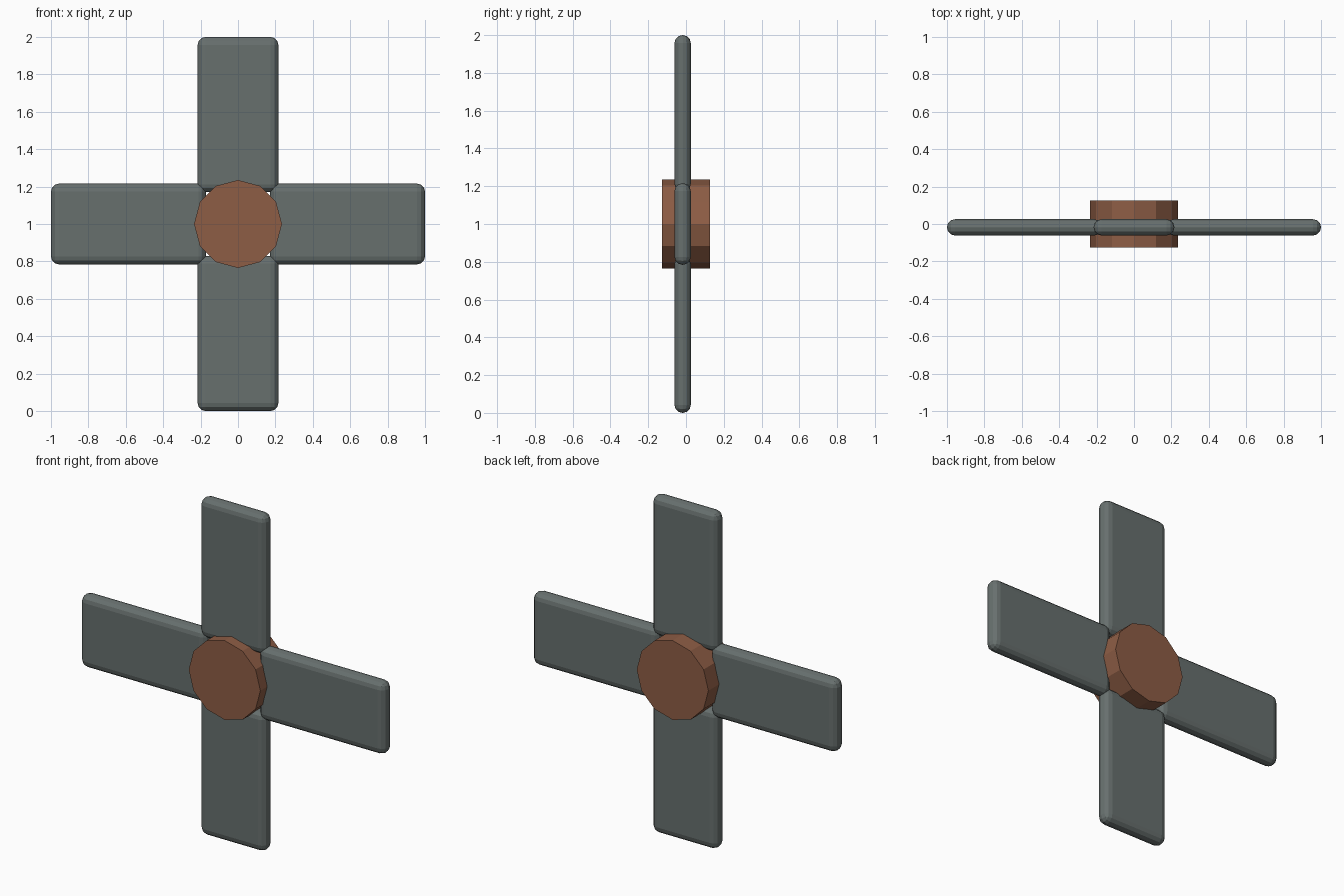
import bpy, math
from mathutils import Matrix

if "Cube" in bpy.data.objects:
    bpy.data.objects.remove(bpy.data.objects["Cube"])

HUB_Z = 1.0
INNER, OUTER, HALF_W = 0.17, 1.0, 0.216
BLADE_Y, THICK = -0.018, 0.087


def material(name, rgb):
    m = bpy.data.materials.new(name)
    m.diffuse_color = (*rgb, 1)
    m.use_nodes = True
    m.node_tree.nodes["Principled BSDF"].inputs["Base Color"].default_value = m.diffuse_color
    return m


steel = material("grey_green", (0.135, 0.16, 0.155))
rust = material("brown", (0.27, 0.11, 0.06))


def blade(index):
    # Rounded slab pointing up from the hub, turned about the hub axis
    bpy.ops.mesh.primitive_cube_add(size=1)
    ob = bpy.context.object
    ob.name = f"blade_{index + 1}"
    shape = (Matrix.Translation((0, BLADE_Y, (INNER + OUTER) / 2))
             @ Matrix.Diagonal((2 * HALF_W, THICK, OUTER - INNER, 1)))
    ob.data.transform(Matrix.Rotation(index * math.pi / 2, 4, 'Y') @ shape)
    ob.location = (0, 0, HUB_Z)
    bevel = ob.modifiers.new("rounded_edges", 'BEVEL')
    bevel.width = THICK / 2 - 0.001
    bevel.segments = 3
    ob.data.materials.append(steel)


for i in range(4):
    blade(i)

# Twelve-sided hub, axis along y
bpy.ops.mesh.primitive_cylinder_add(vertices=12, radius=0.235, depth=0.252,
                                    location=(0, 0, HUB_Z),
                                    rotation=(math.pi / 2, 0, 0))
hub = bpy.context.object
hub.name = "hub"
hub.data.materials.append(rust)
